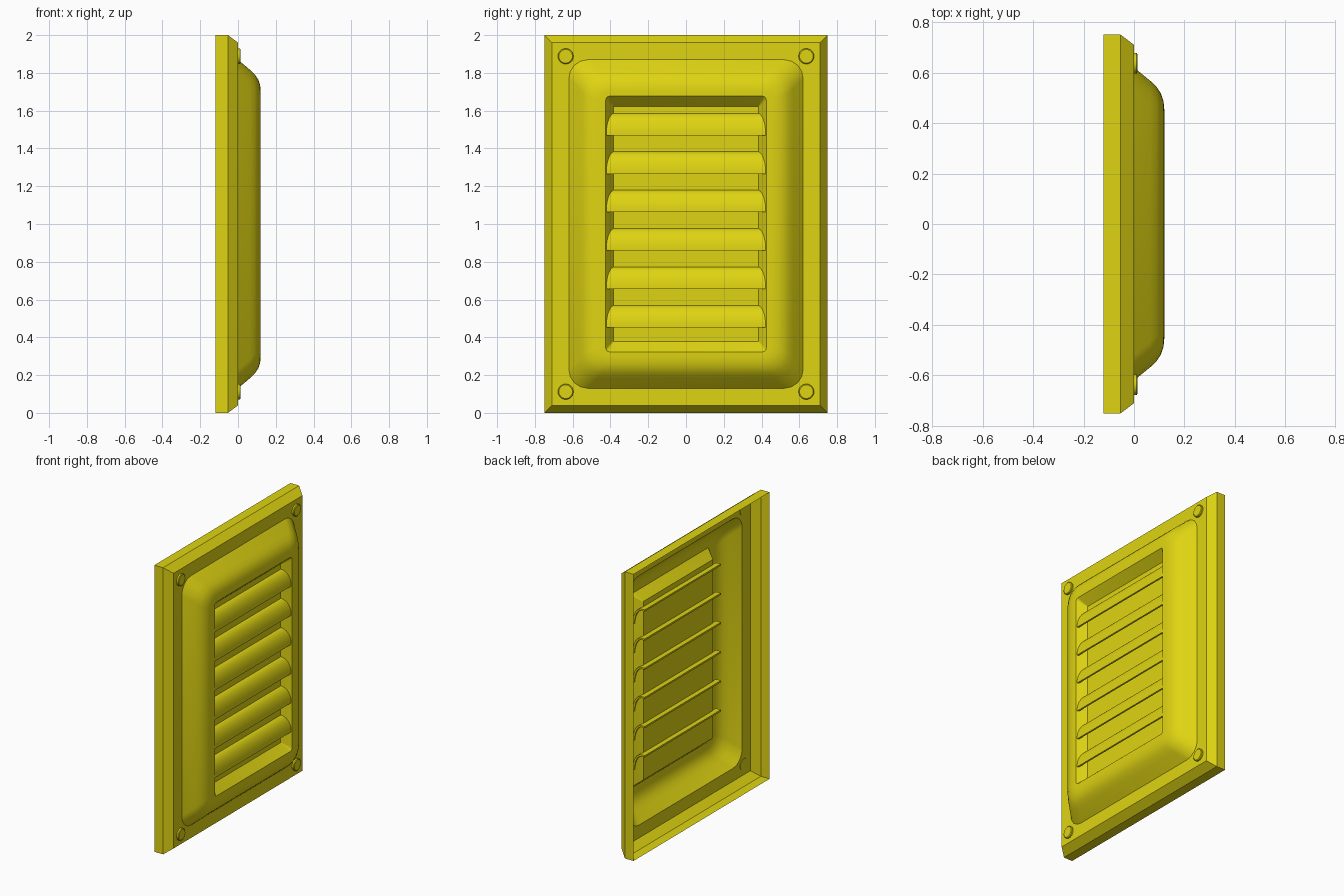
import bpy, bmesh, math

cube = bpy.data.objects.get("Cube")
if cube:
    bpy.data.objects.remove(cube, do_unlink=True)

COLOUR = (0.74, 0.66, 0.006, 1)
yellow = bpy.data.materials.new("yellow_paint")
yellow.use_nodes = True
yellow.diffuse_color = COLOUR
yellow.node_tree.nodes["Principled BSDF"].inputs["Base Color"].default_value = COLOUR


def finish(bm, name, recalc=True):
    """Turn a bmesh into a smooth-by-angle object."""
    bmesh.ops.remove_doubles(bm, verts=bm.verts, dist=0.0005)
    if recalc:
        bmesh.ops.recalc_face_normals(bm, faces=bm.faces)
    mesh = bpy.data.meshes.new(name)
    bm.to_mesh(mesh)
    bm.free()
    mesh.materials.append(yellow)
    obj = bpy.data.objects.new(name, mesh)
    bpy.context.collection.objects.link(obj)
    bpy.ops.object.select_all(action='DESELECT')
    obj.select_set(True)
    bpy.context.view_layer.objects.active = obj
    bpy.ops.object.shade_smooth_by_angle(angle=math.radians(32))
    return obj


def ring(bm, x, half_y, half_z, radius, steps=4):
    """Rounded rectangle of vertices in a plane of constant x."""
    verts = []
    for quarter, (sy, sz) in enumerate(((1, 1), (-1, 1), (-1, -1), (1, -1))):
        for i in range(steps + 1):
            a = (quarter + i / steps) * math.pi / 2
            verts.append(bm.verts.new((
                x,
                sy * (half_y - radius) + radius * math.cos(a),
                1 + sz * (half_z - radius) + radius * math.sin(a))))
    return verts


def loft(bm, rings):
    for a, b in zip(rings, rings[1:]):
        n = len(a)
        for i in range(n):
            j = (i + 1) % n
            bm.faces.new((a[i], a[j], b[j], b[i]))


# Pressed sheet cover: rim, flange, raised panel and recessed floor, open behind
# Each entry: x, half width, half height, corner radius
SECTIONS = [
    (-0.12, 0.75, 1.0, 0), (-0.053, 0.75, 1.0, 0), (0, 0.71, 0.96, 0),
    (0, 0.62, 0.87, 0.10), (0.065, 0.567, 0.815, 0.10),
    (0.09, 0.543, 0.79, 0.10), (0.107, 0.517, 0.765, 0.09),
    (0.117, 0.487, 0.735, 0.08), (0.12, 0.455, 0.705, 0.05),
    (0.12, 0.425, 0.677, 0.02), (0.06, 0.385, 0.623, 0.004),
]
bm = bmesh.new()
rings = [ring(bm, *s) for s in SECTIONS]
loft(bm, rings)
bm.faces.new(rings[-1])
bmesh.ops.dissolve_degenerate(bm, dist=0.0005, edges=bm.edges)
cover = finish(bm, "cover_plate", recalc=False)

# Louvre slats: a short flat lip that curls forward and down
LIP_X, BEND_X, DEPTH, HEIGHT, THICK = 0.025, 0.05, 0.066, 0.118, 0.012


def slat_profile(z):
    outer, inner = [(LIP_X, z + HEIGHT)], [(LIP_X, z + HEIGHT - THICK)]
    for i in range(11):
        a = math.pi / 2 * (1 - i / 10)
        c, s = math.cos(a), math.sin(a)
        outer.append((BEND_X + DEPTH * c, z + HEIGHT * s))
        inner.append((BEND_X + (DEPTH - THICK) * c, z + (HEIGHT - THICK) * s))
    return outer + inner[::-1]


for k in range(6):
    bm = bmesh.new()
    profile = slat_profile(0.452 + k * 0.2035)
    ends = [[bm.verts.new((x, y, z)) for x, z in profile] for y in (-0.42, 0.42)]
    loft(bm, ends)
    for end in ends:
        bm.faces.new(end)
    finish(bm, f"louvre_slat_{k + 1}")

# Fixing studs in the four flange corners, with a small bevelled lip
for sy, side in ((1, "left"), (-1, "right")):
    for sz, level in ((1, "upper"), (-1, "lower")):
        bm = bmesh.new()
        levels = []
        for x, r in ((0, 0.041), (0.010, 0.041), (0.014, 0.036)):
            levels.append([bm.verts.new((
                x, sy * 0.637 + r * math.cos(t * math.pi / 12),
                1 + sz * 0.888 + r * math.sin(t * math.pi / 12))) for t in range(24)])
        loft(bm, levels)
        bm.faces.new(levels[-1])
        bm.faces.new(levels[0]).normal_flip()
        # sit slightly through the sheet so the stud shows behind
        for v in levels[0]:
            v.co.x = -0.002
        finish(bm, f"{level}_{side}_stud")
